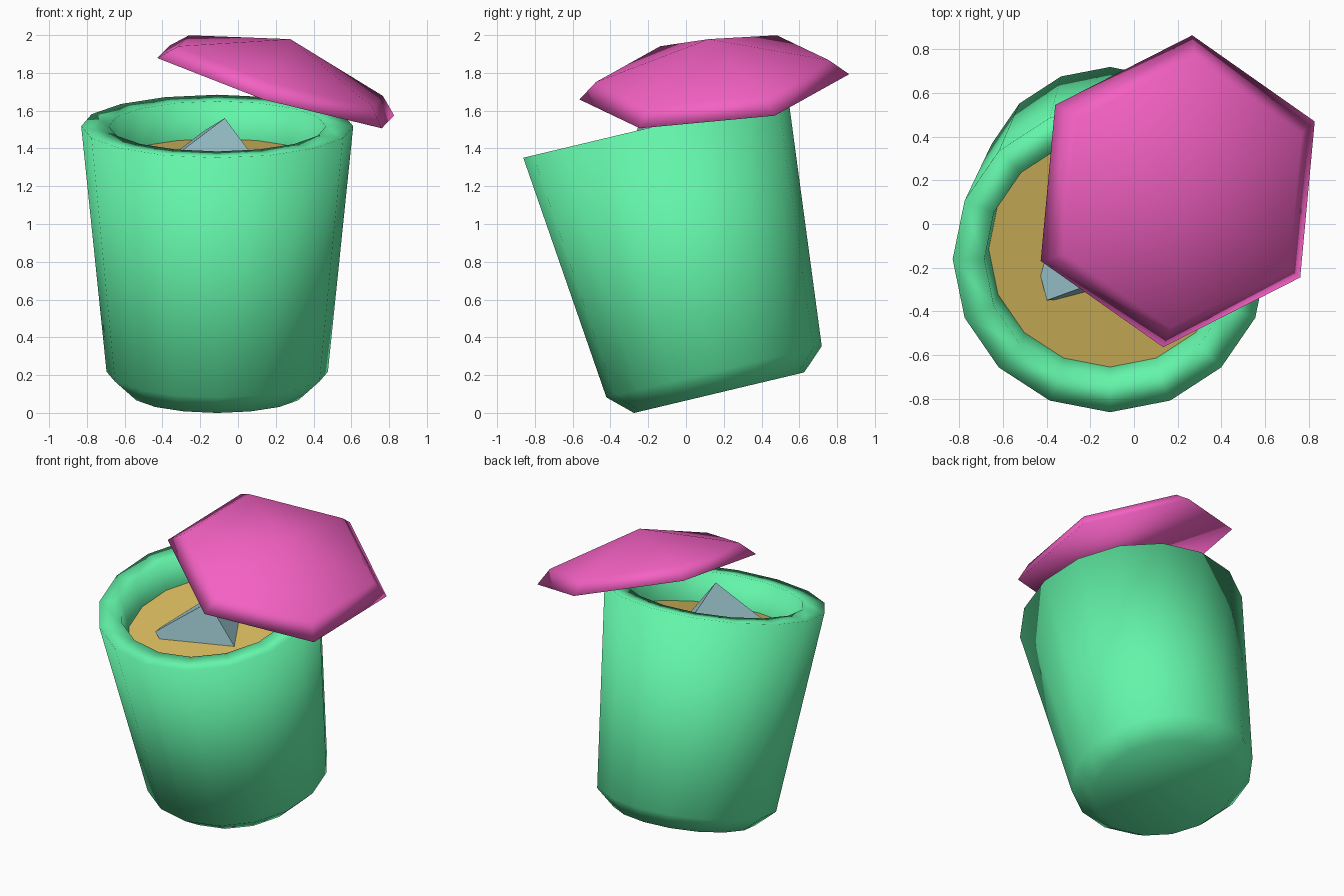
import bpy, bmesh, math
from mathutils import Matrix, Vector

if "Cube" in bpy.data.objects:
    bpy.data.objects.remove(bpy.data.objects["Cube"])


def material(name, rgb):
    m = bpy.data.materials.new(name)
    m.diffuse_color = (*rgb, 1)
    m.use_nodes = True
    m.node_tree.nodes["Principled BSDF"].inputs["Base Color"].default_value = m.diffuse_color
    return m


def add_object(name, bm, matrix, mat, smooth):
    bmesh.ops.recalc_face_normals(bm, faces=bm.faces)
    for f in bm.faces:
        f.smooth = smooth
    mesh = bpy.data.meshes.new(name)
    bm.to_mesh(mesh)
    bm.free()
    mesh.materials.append(mat)
    ob = bpy.data.objects.new(name, mesh)
    ob.matrix_world = matrix
    bpy.context.collection.objects.link(ob)
    return ob


def lathe(name, profile, sides, matrix, mat, smooth=True):
    """Revolve (radius, height) points; ends are capped, radius 0 is an apex."""
    bm = bmesh.new()
    rings = []
    for r, h in profile:
        n = sides if r > 0 else 1
        rings.append([bm.verts.new((r * math.cos(math.tau * i / sides),
                                    r * math.sin(math.tau * i / sides), h))
                      for i in range(n)])
    for a, b in zip(rings, rings[1:]):
        for i in range(sides):
            j = (i + 1) % sides
            if len(b) == 1:
                bm.faces.new((a[i], a[j], b[0]))
            else:
                bm.faces.new((a[i], a[j], b[j], b[i]))
    for ring in (rings[0], rings[-1]):
        if len(ring) > 1:
            bm.faces.new(ring)
    return add_object(name, bm, matrix, mat, smooth)


def frame(x, y, z, origin):
    m = Matrix((x, y, z)).transposed().to_4x4()
    m.translation = origin
    return m


green = material("cup_green", (0.126, 0.91, 0.40))
gold = material("drink_gold", (0.68, 0.49, 0.11))
pink = material("lid_pink", (0.91, 0.12, 0.55))
blue = material("ice_blue", (0.34, 0.58, 0.64))

# Cup: thick-walled, tilted towards the front
tilt = Matrix.Translation((-0.11, 0.175, 0.107)) @ Matrix.Rotation(math.radians(13.4), 4, 'X')
lathe("cup", [(0.463, 0), (0.586, 0.114), (0.72, 1.45), (0.575, 1.45),
              (0.555, 1.25), (0.45, 0.2)], 16, tilt, green)

# Drink surface: flat disc inside the cup
bm = bmesh.new()
bmesh.ops.create_circle(bm, cap_ends=True, segments=16, radius=0.556)
add_object("drink_surface", bm, tilt @ Matrix.Translation((0, 0, 1.25)), gold, False)

# Lid: shallow six-sided cone with a bevelled rim, sliding off the cup
corner = Vector((0.6275, 0.32, -0.155)).normalized()
up = Vector((0.290, -0.116, 0.950)).normalized()
side = up.cross(corner).normalized()
lid_frame = frame(side.cross(up), side, up, (0.20, 0.15, 1.726))
lathe("lid", [(0.72, 0), (0.622, 0.088), (0, 0.266)], 6, lid_frame, pink)

# Ice cube: one corner pokes out of the drink
e1 = Vector((-0.766, -0.278, -0.58)).normalized()
e2 = Vector((0.569, 0.018, -0.822))
e2 = (e2 - e1 * e2.dot(e1)).normalized()
e3 = e1.cross(e2)
size = 0.43
tip = Vector((-0.07, -0.23, 1.56))
bm = bmesh.new()
bmesh.ops.create_cube(bm, size=size)
add_object("ice_cube", bm, frame(e1, e2, e3, tip + (e1 + e2 - e3) * size / 2), blue, False)
